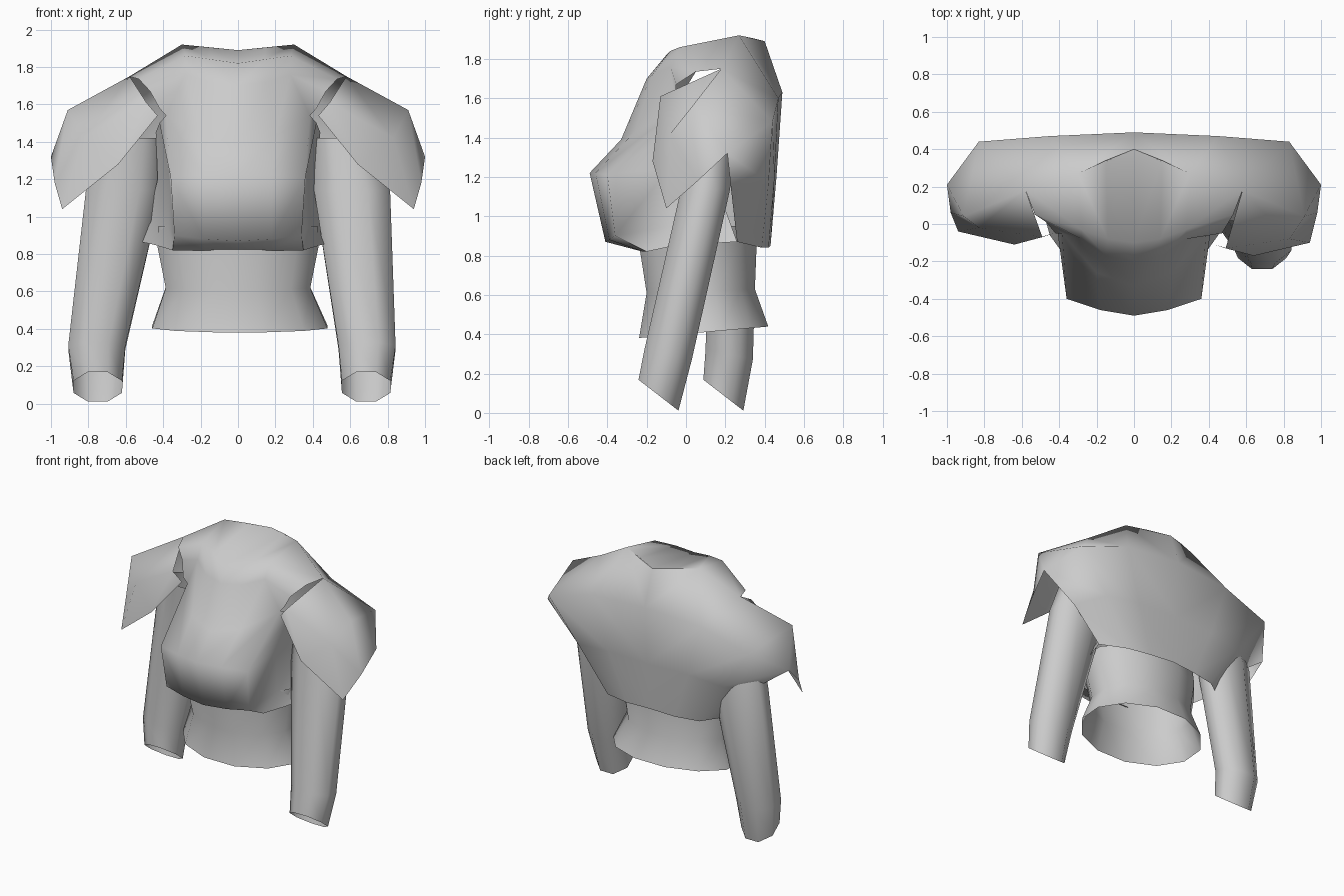
import bpy, bmesh, math
from mathutils import Vector

cube = bpy.data.objects.get("Cube")
if cube:
    bpy.data.objects.remove(cube, do_unlink=True)

grey = bpy.data.materials.new("plain_grey")
grey.use_nodes = True
tint = (0.6, 0.6, 0.6, 1)
grey.diffuse_color = tint
grey.node_tree.nodes["Principled BSDF"].inputs["Base Color"].default_value = tint


def finish(name, bm, angle):
    """Turn a bmesh into a smooth shaded, coloured object."""
    bmesh.ops.remove_doubles(bm, verts=bm.verts, dist=0.002)
    bmesh.ops.recalc_face_normals(bm, faces=bm.faces)
    mesh = bpy.data.meshes.new(name)
    bm.to_mesh(mesh)
    bm.free()
    obj = bpy.data.objects.new(name, mesh)
    bpy.context.collection.objects.link(obj)
    mesh.materials.append(grey)
    bpy.ops.object.select_all(action="DESELECT")
    obj.select_set(True)
    bpy.context.view_layer.objects.active = obj
    bpy.ops.object.shade_smooth_by_angle(angle=math.radians(angle))
    return obj


def place(point, side):
    """Mirror a point; the front of the right cap sits slightly further back."""
    x, y, z = point
    if side < 0 and x > 0.42 and y < 0 and z > 1:
        y += 0.06
    return Vector((x * side, y, z))


def add_grid(bm, rows):
    """Skin rows of points on both sides of the body."""
    for side in (1, -1):
        grid = [[bm.verts.new(place(p, side)) for p in row] for row in rows]
        for low, high in zip(grid, grid[1:]):
            for i in range(len(low) - 1):
                bm.faces.new((low[i], low[i + 1], high[i + 1], high[i]))


def tube(name, rings, sides, angle):
    """Open tube from rings of (centre, x radius, y radius, rise toward the back)."""
    bm = bmesh.new()
    loops = []
    for (cx, cy, cz), rx, ry, rise in rings:
        loop = []
        for k in range(sides):
            a = math.tau * (k + 0.5) / sides
            s = math.sin(a)
            loop.append(bm.verts.new((cx + rx * math.cos(a), cy + ry * s, cz + rise * s)))
        loops.append(loop)
    for low, high in zip(loops, loops[1:]):
        for k in range(sides):
            n = (k + 1) % sides
            bm.faces.new((low[k], low[n], high[n], high[k]))
    return finish(name, bm, angle)


# Shared seam points of the jacket
hem_front = (.35, -.2, .82)
hem_corner = (.54, .26, .87)
chest_low = (.34, -.36, .9)
chest_wide = (.36, -.4, 1.21)
armpit = (.385, -.05, 1.54)
collarbone = (.28, -.08, 1.76)
collar = (.28, -.03, 1.86)
neck_back = (0, .4, 1.89)
neck_side = (.3, .27, 1.92)
shoulder = (.58, .18, 1.75)
shoulder_end = (.91, .04, 1.57)
cap_rear = (1, .21, 1.32)

jacket = bmesh.new()

# Chest panel, from the tucked hem up to the closed neck
add_grid(jacket, [
    [(0, -.22, .82), (.18, -.22, .82), hem_front],
    [(0, -.41, .87), (.18, -.39, .88), chest_low],
    [(0, -.49, 1.22), (.18, -.46, 1.22), chest_wide],
    [(0, -.33, 1.39), (.2, -.26, 1.43), armpit],
    [(0, -.2, 1.7), (.15, -.17, 1.72), collarbone],
    [(0, -.1, 1.82), (.14, -.08, 1.84), collar],
    [neck_back, (.15, .34, 1.905), neck_side],
])

# Side panels below the armholes
add_grid(jacket, [
    [hem_front, (.45, -.06, .85), hem_corner],
    [chest_low, (.38, -.08, .95), (.48, .22, .98)],
    [chest_wide, (.37, -.08, 1.25), (.43, .14, 1.2)],
    [armpit, (.42, .04, 1.5), (.44, .14, 1.45)],
])

# Shoulder yoke between the neck and the armhole
add_grid(jacket, [
    [armpit, (.42, -.05, 1.58)],
    [collarbone, (.47, -.05, 1.67)],
    [collar, (.53, .05, 1.735)],
    [neck_side, shoulder],
])

# Back panel spreading out to the shoulders and wrapping round the sides
add_grid(jacket, [
    [(0, .43, .85), (.2, .42, .84), (.38, .385, .84), hem_corner],
    [(0, .46, 1.2), (.33, .45, 1.2), (.6, .42, 1.17), (.74, .23, 1.13)],
    [(0, .49, 1.63), (.45, .47, 1.6), (.83, .44, 1.48), cap_rear],
    [neck_back, neck_side, shoulder, shoulder_end],
])

# Shoulder caps hanging over the sleeves
add_grid(jacket, [
    [shoulder, shoulder_end, cap_rear],
    [(.49, -.13, 1.61), (.83, -.08, 1.42), (.98, .06, 1.18)],
    [(.43, -.11, 1.54), (.64, -.17, 1.28), (.94, -.1, 1.04)],
])
finish("jacket_shell", jacket, 80)

# Waist band, open at both ends
tube("waist_band", [
    ((.01, .09, .41), .485, .34, .03),
    ((0, .075, .62), .4, .285, .01),
    ((0, .06, .86), .45, .31, 0),
    ((0, .06, .95), .44, .3, 0),
], 12, 60)

# Sleeves, the left one reaching forward
tube("left_sleeve", [
    ((.57, .13, 1.42), .17, .12, 0),
    ((.61, .1, 1.14), .22, .135, 0),
    ((.69, -.09, .3), .165, .13, -.03),
    ((.685, -.14, .09), .14, .11, -.085),
], 8, 60)
tube("right_sleeve", [
    ((-.57, .2, 1.42), .17, .12, 0),
    ((-.61, .24, 1.14), .22, .135, 0),
    ((-.755, .22, .3), .165, .13, -.03),
    ((-.75, .19, .09), .14, .11, -.085),
], 8, 60)
